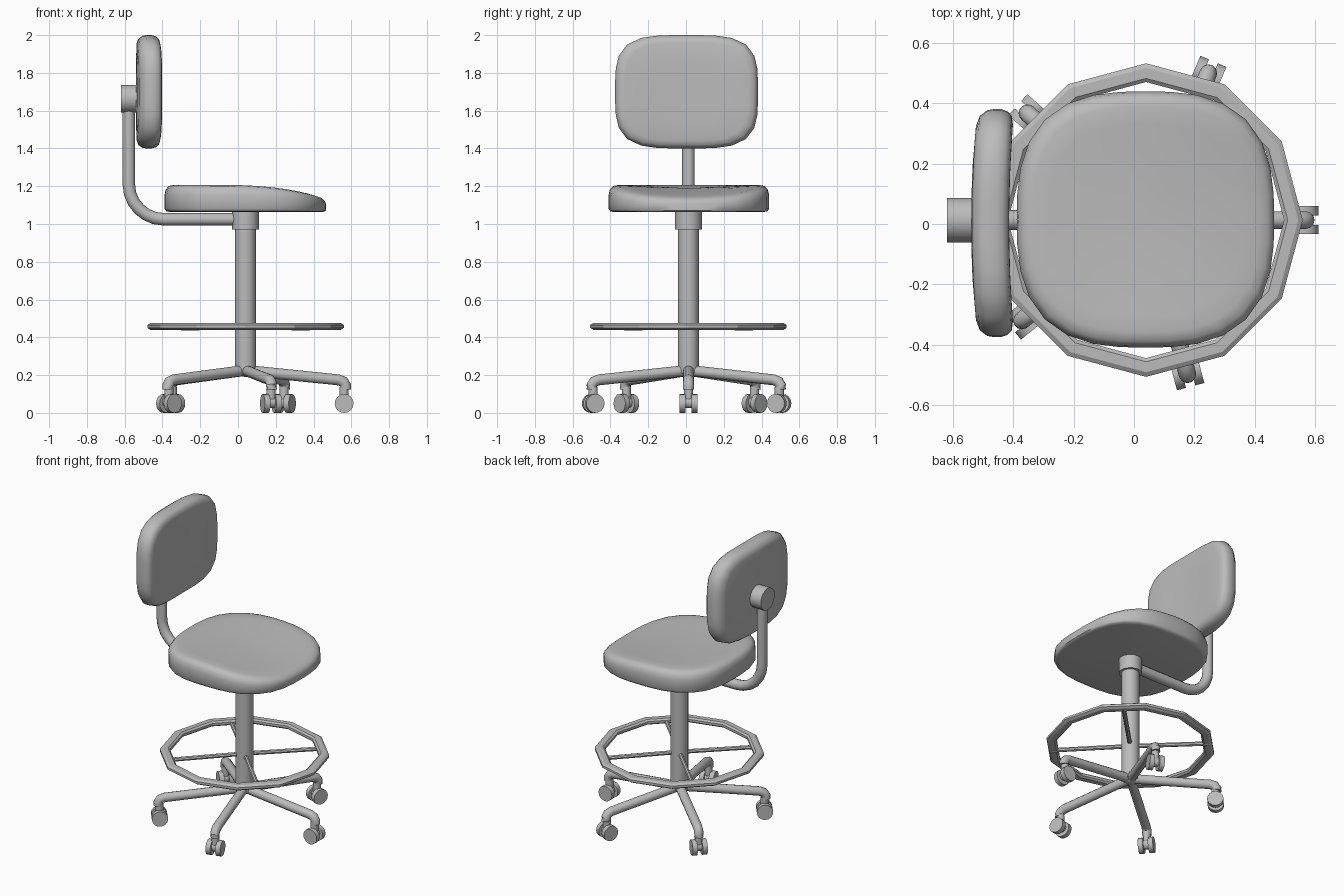
import bpy, bmesh, math
from mathutils import Vector

cube = bpy.data.objects.get("Cube")
if cube:
    bpy.data.objects.remove(cube, do_unlink=True)

grey = bpy.data.materials.new("plain_grey")
grey.use_nodes = True
colour = (0.5, 0.5, 0.5, 1)
grey.diffuse_color = colour
grey.node_tree.nodes["Principled BSDF"].inputs["Base Color"].default_value = colour

CX, CY = 0.04, 0.013  # column axis


def finish(name, bm, angle=40):
    bmesh.ops.recalc_face_normals(bm, faces=bm.faces)
    mesh = bpy.data.meshes.new(name)
    bm.to_mesh(mesh)
    bm.free()
    mesh.materials.append(grey)
    ob = bpy.data.objects.new(name, mesh)
    bpy.context.collection.objects.link(ob)
    bpy.ops.object.select_all(action='DESELECT')
    ob.select_set(True)
    bpy.context.view_layer.objects.active = ob
    bpy.ops.object.shade_smooth_by_angle(angle=math.radians(angle))
    return ob


def loft(bm, rings, closed=False):
    """Skin rings of points; single-point rings become poles."""
    vs = [[bm.verts.new(p) for p in r] for r in rings]
    pairs = list(zip(vs, vs[1:])) + ([(vs[-1], vs[0])] if closed else [])
    for a, b in pairs:
        n = max(len(a), len(b))
        for i in range(n):
            j = (i + 1) % n
            quad = [a[i % len(a)], a[j % len(a)], b[j % len(b)], b[i % len(b)]]
            bm.faces.new(list(dict.fromkeys(quad)))
    if not closed:
        for end in (vs[0], vs[-1]):
            if len(end) > 2:
                bm.faces.new(end)


def tube(bm, path, radius, sides=12):
    path = [Vector(p) for p in path]
    rings = []
    for i, p in enumerate(path):
        d1 = (p - path[i - 1]).normalized() if i else None
        d2 = (path[i + 1] - p).normalized() if i < len(path) - 1 else None
        t = ((d1 or d2) + (d2 or d1)).normalized()
        side = t.cross(Vector((0, 0, 1)))
        side = side.normalized() if side.length > 0.01 else Vector((0, 1, 0))
        # keep the cross-section frame steady along planar paths
        if rings and side.dot(prev) < 0:
            side = -side
        prev = side
        up = side.cross(t)
        rings.append([p + radius * (math.cos(a) * side + math.sin(a) * up)
                      for a in (2 * math.pi * k / sides for k in range(sides))])
    loft(bm, rings)


def bend(center, radius, start, end, steps=6):
    """Arc points in the xz plane, angles in degrees."""
    angles = [math.radians(start + (end - start) * k / steps) for k in range(steps + 1)]
    return [(center[0] + radius * math.cos(a), CY, center[1] + radius * math.sin(a)) for a in angles]


def cushion(name, power, layers, place, count=32):
    """Rounded-square cushion: layers are (outline scale, thickness fraction)."""
    def outline(s):
        if s == 0:
            return [(0, 0)]
        pts = []
        for k in range(count):
            a = 2 * math.pi * k / count
            c, d = math.cos(a), math.sin(a)
            r = s / (abs(c) ** power + abs(d) ** power) ** (1 / power)
            pts.append((r * c, r * d))
        return pts
    bm = bmesh.new()
    loft(bm, [[place(u, v, t) for u, v in outline(s)] for s, t in layers])
    return finish(name, bm, 50)


# Seat: flat underside, dished top falling away at the front
def seat_point(u, v, t):
    fall = max(0, (u + 0.25) / 1.25) ** 2
    top = 1.213 - 0.075 * fall * (1 - 0.3 * v * v) - 0.02 * (1 - v * v) * (1 - u * u)
    return (0.038 + 0.427 * u, 0.015 + 0.425 * v, 1.063 + t * (top - 1.063))


cushion("seat", 2.8, [(0, 0), (0.93, 0), (0.98, 0.03), (1, 0.12), (1, 0.6), (0.985, 0.8),
                      (0.95, 0.93), (0.88, 0.99), (0.75, 1), (0.5, 1), (0.25, 1), (0, 1)], seat_point)


# Backrest: gently wrapped around the sitter
def back_point(u, v, t):
    return (-0.54 + 0.125 * t + 0.018 * u * u, 0.003 + 0.378 * u, 1.7 + 0.3 * v)


cushion("backrest", 3.8, [(0, 0), (0.5, 0), (0.85, 0.02), (0.94, 0.1), (0.99, 0.28), (1, 0.45),
                          (1, 0.65), (0.98, 0.83), (0.94, 0.95), (0.86, 1), (0.5, 1), (0, 1)], back_point)

# Backrest support bar and adjusting knob
bm = bmesh.new()
tube(bm, [(-0.578, CY, 1.66)] + bend((-0.393, 1.21), 0.185, 180, 270) + [(CX, CY, 1.025)], 0.033)
finish("backrest_bar", bm)
bm = bmesh.new()
tube(bm, [(-0.62, CY, 1.663), (-0.52, CY, 1.663)], 0.074, 16)
finish("backrest_knob", bm)

# Column and collar
for name, radius, low, high in (("column", 0.055, 0.21, 1.0), ("collar", 0.071, 0.97, 1.066)):
    bm = bmesh.new()
    tube(bm, [(CX, CY, low), (CX, CY, high)], radius, 16)
    finish(name, bm)


def polar(r, a, z):
    return (CX + r * math.cos(a), CY + r * math.sin(a), z)


# Foot ring: twelve straight segments with a flattened section
bm = bmesh.new()
section = [(0.52, 0.45), (0.52, 0.465), (0.505, 0.475), (0.47, 0.475),
           (0.458, 0.465), (0.458, 0.45), (0.47, 0.44), (0.505, 0.44)]
loft(bm, [[polar(r, math.pi * k / 6, z) for r, z in section] for k in range(12)], closed=True)
finish("foot_ring", bm, 25)

# Foot ring spokes
bm = bmesh.new()
for k in range(4):
    a = math.pi * (0.25 + k / 2)
    tube(bm, [polar(0.03, a, 0.455), polar(0.48, a, 0.45)], 0.014, 8)
finish("foot_ring_spokes", bm)

# Five legs, each with a twin-wheel caster
for i, degrees in enumerate((0, 67, 138, 219, 285)):
    a = math.radians(degrees)
    bm = bmesh.new()
    tube(bm, [polar(0, a, 0.225), polar(0.49, a, 0.175), polar(0.518, a, 0.165),
              polar(0.53, a, 0.145), polar(0.53, a, 0.125)], 0.029)
    finish(f"leg_{i + 1}", bm)

    axle = Vector((-math.sin(a), math.cos(a), 0))
    hub = Vector(polar(0.522, a, 0.055))
    bm = bmesh.new()
    for s in (-1, 1):
        tube(bm, [hub + s * 0.016 * axle, hub + s * 0.047 * axle], 0.05, 16)
    finish(f"caster_wheels_{i + 1}", bm)
    bm = bmesh.new()
    tube(bm, [hub - 0.03 * axle, hub + 0.03 * axle], 0.03, 12)
    tube(bm, [hub + Vector((0, 0, 0.01)), hub + Vector((0, 0, 0.082))], 0.024, 12)
    finish(f"caster_fork_{i + 1}", bm)

# Hub under the column
bm = bmesh.new()
loft(bm, [[(CX, CY, 0.19)]] + [[polar(r, math.pi * k / 8, z) for k in range(16)]
                              for r, z in ((0.03, 0.195), (0.055, 0.215), (0.055, 0.25))])
finish("hub", bm)

# Set the wheels on the floor
for ob in bpy.context.scene.objects:
    if ob.type == 'MESH':
        ob.location.z -= 0.005 if ob.name.startswith("caster_wheels") else 0
